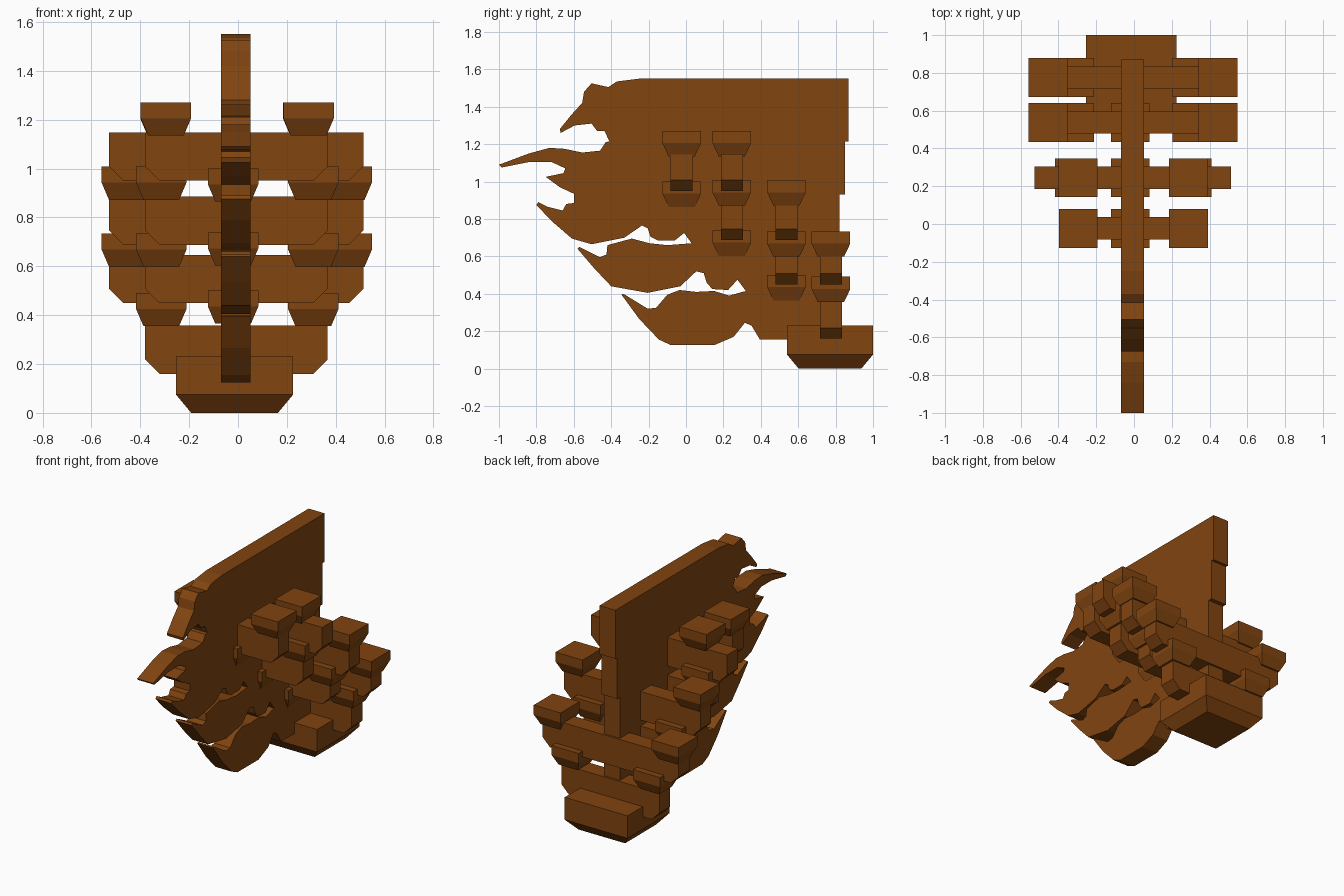
import bpy
import bmesh
from mathutils import Vector

default_cube = bpy.data.objects.get("Cube")
if default_cube:
    bpy.data.objects.remove(default_cube, do_unlink=True)

# One timber colour for the whole bracket set
wood = bpy.data.materials.new("brown_wood")
wood_colour = (0.22, 0.058, 0.005, 1)
wood.diffuse_color = wood_colour
wood.use_nodes = True
wood.node_tree.nodes["Principled BSDF"].inputs["Base Color"].default_value = wood_colour


def finish(name, mesh_builder):
    """Turn a bmesh into a flat shaded wooden object."""
    bmesh.ops.recalc_face_normals(mesh_builder, faces=mesh_builder.faces[:])
    mesh = bpy.data.meshes.new(name)
    mesh_builder.to_mesh(mesh)
    mesh_builder.free()
    mesh.materials.append(wood)
    part = bpy.data.objects.new(name, mesh)
    bpy.context.collection.objects.link(part)
    return part


def extrude_profile(name, corners, offset):
    """Extrude a planar outline along the offset vector."""
    builder = bmesh.new()
    face = builder.faces.new([builder.verts.new(corner) for corner in corners])
    result = bmesh.ops.extrude_face_region(builder, geom=[face])
    moved = [item for item in result["geom"] if isinstance(item, bmesh.types.BMVert)]
    bmesh.ops.translate(builder, verts=moved, vec=Vector(offset))
    bmesh.ops.triangulate(builder, faces=[f for f in builder.faces if len(f.verts) > 4])
    return finish(name, builder)


def tapered_block(name, centre, size, foot, bottom, shoulder, top):
    """Square block whose lower part narrows to a smaller foot."""
    builder = bmesh.new()
    rings = []
    for (width, depth), height in ((foot, bottom), (size, shoulder), (size, top)):
        rings.append([
            builder.verts.new((centre[0] + sx * width / 2, centre[1] + sy * depth / 2, height))
            for sx, sy in ((-1, -1), (1, -1), (1, 1), (-1, 1))
        ])
    builder.faces.new(rings[0])
    builder.faces.new(rings[-1])
    for lower, upper in zip(rings, rings[1:]):
        for i in range(4):
            j = (i + 1) % 4
            builder.faces.new((lower[i], lower[j], upper[j], upper[i]))
    return finish(name, builder)


def bearing_cap(name, x, y, bottom):
    return tapered_block(name, (x, y), (0.206, 0.206), (0.146, 0.14),
                         bottom, bottom + 0.07, bottom + 0.136)


def cross_arm(name, half_length, y, bottom):
    """Sideways beam with chamfered lower ends."""
    middle, cut, thickness = -0.007, 0.058, 0.118
    top = bottom + 0.197
    outline = [(-half_length, top), (-half_length, bottom + cut),
               (cut - half_length, bottom), (half_length - cut, bottom),
               (half_length, bottom + cut), (half_length, top)]
    corners = [(middle + x, y - thickness / 2, z) for x, z in outline]
    return extrude_profile(name, corners, (0, thickness, 0))


def carved_board(name, outline):
    left, right = -0.07, 0.052
    return extrude_profile(name, [(left, y, z) for y, z in outline], (right - left, 0, 0))


# Large base block
tapered_block("base_block", (-0.014, 0.77), (0.48, 0.46), (0.355, 0.335), 0, 0.075, 0.23)

# Upper board with the carved head: crown, long trunk, jaw, then lower edge and back
crown = [(.87, 1.55), (-.25, 1.55), (-.37, 1.535), (-.415, 1.505), (-.505, 1.525),
         (-.545, 1.48), (-.555, 1.42), (-.61, 1.36), (-.675, 1.28), (-.67, 1.26),
         (-.595, 1.3), (-.505, 1.31), (-.475, 1.27), (-.435, 1.27), (-.41, 1.215)]
trunk = [(-.43, 1.21), (-.46, 1.165), (-.555, 1.155), (-.65, 1.175), (-.73, 1.18),
         (-.84, 1.15), (-1, 1.09), (-.985, 1.075), (-.835, 1.105), (-.72, 1.105),
         (-.645, 1.07), (-.655, 1.045)]
jaw = [(-.75, 1.025), (-.675, .97), (-.6, .935), (-.6, .885), (-.64, .88),
       (-.66, .845), (-.74, .865), (-.79, .89), (-.8, .875), (-.72, .79), (-.61, .695)]
lower_edge = [(-.505, .665), (-.33, .7), (-.235, .765), (-.205, .75), (-.19, .705),
              (-.15, .685), (-.06, .685), (-.01, .725), (.03, .67)]
stepped_back = [(.82, .67), (.82, .93), (.85, .93), (.85, 1.215), (.87, 1.215)]
carved_board("carved_head_board", crown + trunk + jaw + lower_edge + stepped_back)

# Two lower boards ending in upswept beaks
carved_board("middle_beak_board", [
    (.82, .67), (.03, .67), (-.1, .66), (-.195, .67), (-.29, .695), (-.42, .66),
    (-.425, .61), (-.46, .595), (-.57, .65), (-.58, .64), (-.49, .535), (-.4, .44),
    (-.205, .405), (-.03, .44), (.055, .52), (.095, .51), (.11, .46), (.14, .425),
    (.225, .42), (.275, .475), (.32, .415), (.82, .415)])
carved_board("lower_beak_board", [
    (.82, .415), (.32, .415), (.23, .39), (.15, .415), (.055, .41), (-.035, .42),
    (-.1, .395), (-.16, .325), (-.205, .32), (-.335, .4), (-.345, .395), (-.25, .265),
    (-.145, .155), (-.08, .125), (.15, .125), (.255, .17), (.315, .245), (.35, .23),
    (.395, .155), (.82, .155)])

# Rows of arms from back to front, each row one tier higher than the last
SHORT, LONG = 0.373, 0.52
tiers = [0.16, 0.45, 0.688, 0.95]
cap_bottoms = [0.355, 0.598, 0.872, 1.135]
rows = [("back", 0.775), ("rear_middle", 0.537), ("front_middle", 0.245), ("front", -0.023)]

for level, (row, y) in enumerate(rows):
    cross_arm(row + "_short_arm", SHORT, y, tiers[level])
    short_reach = 0.292 if row == "front" else 0.311
    for side, sign in (("left", 1), ("right", -1)):
        bearing_cap(f"{row}_short_cap_{side}", sign * short_reach - 0.003, y, cap_bottoms[level])

    # Long arm rests on the caps of the short arm
    if row != "front":
        cross_arm(row + "_long_arm", LONG, y, tiers[level + 1])
        reach = 0.292 if row == "front_middle" else 0.45
        for side, sign in (("left", 1), ("right", -1)):
            bearing_cap(f"{row}_long_cap_{side}", sign * reach - 0.005, y, cap_bottoms[level + 1])

    # Central cap where the arm crosses the board
    if row != "back":
        bearing_cap(row + "_centre_cap", -0.02, y, tiers[level] - 0.085)
